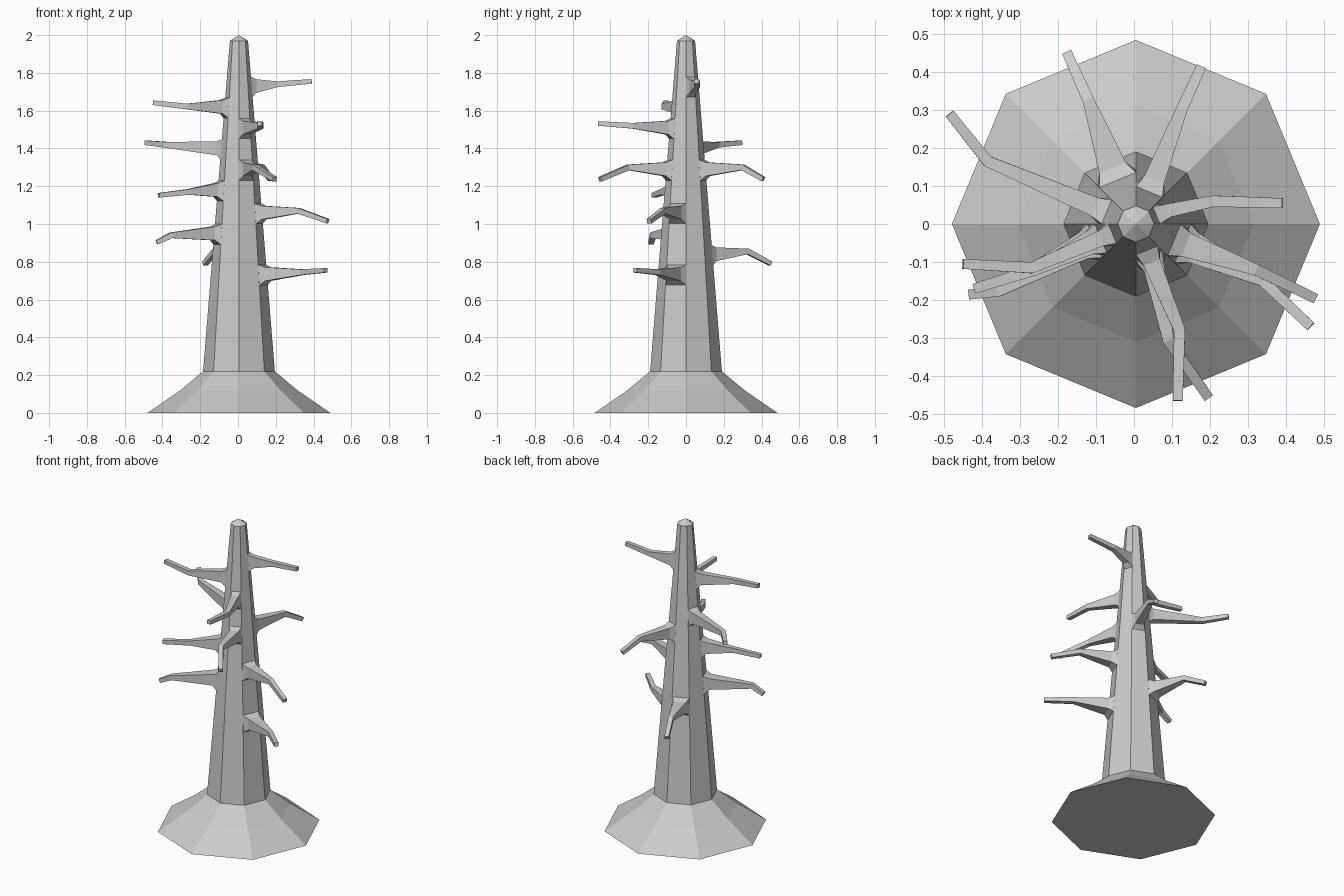
import bpy, bmesh
from math import cos, sin, radians
from mathutils import Vector

if "Cube" in bpy.data.objects:
    bpy.data.objects.remove(bpy.data.objects["Cube"])

CX = 0.005                      # trunk axis offset
SIDES = 8


def make_object(name, bm):
    bmesh.ops.recalc_face_normals(bm, faces=bm.faces)
    mesh = bpy.data.meshes.new(name)
    bm.to_mesh(mesh)
    bm.free()
    obj = bpy.data.objects.new(name, mesh)
    bpy.context.collection.objects.link(obj)
    return obj


def loft(bm, rings):
    rings = [[bm.verts.new(p) for p in ring] for ring in rings]
    for a, b in zip(rings, rings[1:]):
        n = len(a)
        for i in range(n):
            bm.faces.new((a[i], a[(i + 1) % n], b[(i + 1) % n], b[i]))
    return rings


def trunk_radius(z):
    return 0.19 + (0.048 - 0.19) * (z - 0.22) / (1.97 - 0.22)


# Trunk with flared roots and pointed top
bm = bmesh.new()
profile = [(0.484, 0), (0.31, 0.12), (0.19, 0.22), (0.048, 1.97)]
rings = loft(bm, [[(CX + r * cos(radians(45 * i)), r * sin(radians(45 * i)), z)
                   for i in range(SIDES)] for r, z in profile])
bm.faces.new(rings[0][::-1])
tip = bm.verts.new((CX, 0, 2.0))
for i in range(SIDES):
    bm.faces.new((rings[-1][i], rings[-1][(i + 1) % SIDES], tip))
make_object("trunk", bm)


def section(c, side, up, w, h):
    return [c + side * w * a + up * h * b
            for a, b in ((-1, -1), (1, -1), (1, 1), (-1, 1))]


def branch(name, azimuth, z, mid, end):
    """Branch grown from one trunk face: wide root, neck, elbow, tip."""
    a = radians(azimuth)
    out, tan = Vector((cos(a), sin(a), 0)), Vector((-sin(a), cos(a), 0))
    root = []
    for s, dz in ((-1, -0.055), (1, -0.055), (1, 0.055), (-1, 0.055)):
        r = trunk_radius(z + dz)
        root.append(Vector((CX, 0, z + dz)) + out * (r * cos(radians(22.5)) - 0.002)
                    + tan * s * r * sin(radians(22.5)))
    r = trunk_radius(z)
    neck = Vector((CX, 0, z + 0.005)) + out * (r * cos(radians(22.5)) + 0.03)
    mid, end = Vector(mid), Vector(end)
    d1, d2 = (mid - neck).normalized(), (end - mid).normalized()
    up = Vector((0, 0, 1))

    def frame(d):
        side = up.cross(d).normalized()
        return side, d.cross(side)

    bm = bmesh.new()
    rings = loft(bm, [root,
                      section(neck, tan, up, r * 0.27, 0.036),
                      section(mid, *frame((d1 + d2).normalized()), 0.015, 0.015),
                      section(end, *frame(d2), 0.013, 0.012)])
    bm.faces.new(rings[0][::-1])
    bm.faces.new(rings[-1])
    make_object(name, bm)


# Branches: face azimuth, root height, elbow, tip
branches = [
    (22.5, 1.725, (0.21, 0.06, 1.74), (0.39, 0.055, 1.755)),
    (202.5, 1.615, (-0.27, -0.115, 1.622), (-0.45, -0.105, 1.642)),
    (292.5, 1.505, (0.12, -0.28, 1.52), (0.115, -0.465, 1.532)),
    (157.5, 1.395, (-0.385, 0.165, 1.42), (-0.485, 0.29, 1.43)),
    (292.5, 1.285, (0.09, -0.305, 1.30), (0.195, -0.455, 1.237)),
    (67.5, 1.285, (0.125, 0.30, 1.30), (0.175, 0.41, 1.237)),
    (202.5, 1.175, (-0.26, -0.12, 1.17), (-0.42, -0.17, 1.152)),
    (337.5, 1.055, (0.32, -0.12, 1.07), (0.475, -0.195, 1.015)),
    (202.5, 0.945, (-0.355, -0.175, 0.94), (-0.43, -0.185, 0.902)),
    (112.5, 0.835, (-0.12, 0.325, 0.855), (-0.175, 0.448, 0.79)),
    (337.5, 0.73, (0.34, -0.15, 0.745), (0.465, -0.27, 0.755)),
]
for i, b in enumerate(branches, 1):
    branch(f"branch_{i}", *b)
